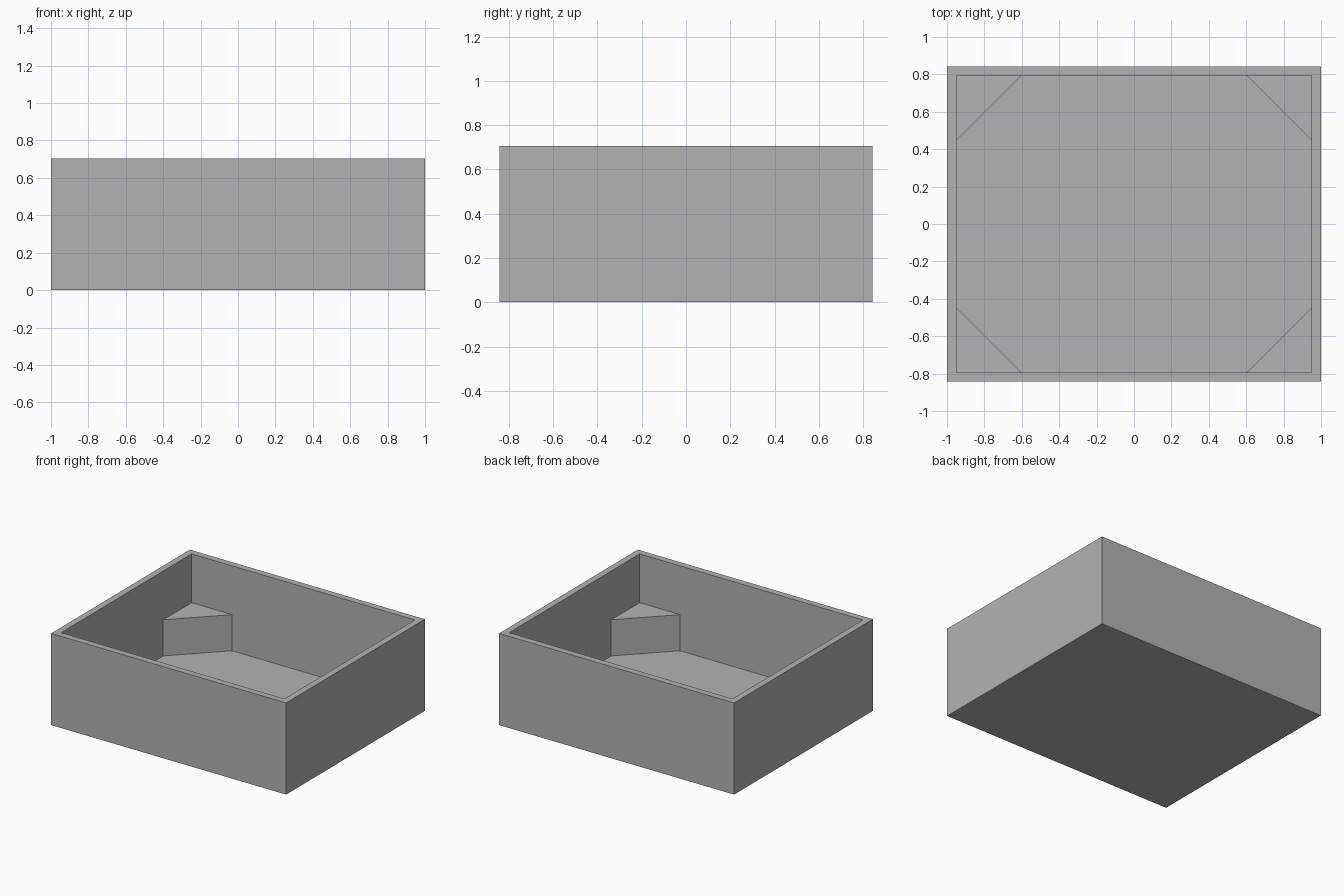
import bpy
import bmesh
from mathutils import Vector

default = bpy.data.objects.get("Cube")
if default:
    bpy.data.objects.remove(default, do_unlink=True)

HALF_X, HALF_Y, HEIGHT = 1.0, 0.843, 0.705
WALL, FLOOR_Z, LEDGE_Z, CORNER = 0.05, 0.052, 0.33, 0.345


def top_centre_face(bm, z):
    """Largest upward face at the given height."""
    faces = [f for f in bm.faces
             if f.normal.z > 0.9 and abs(f.calc_center_median().z - z) < 1e-4]
    return max(faces, key=lambda f: f.calc_area())


def sink(bm, face, z):
    """Extrude a horizontal face down to height z."""
    geom = bmesh.ops.extrude_face_region(bm, geom=[face])["geom"]
    for v in geom:
        if isinstance(v, bmesh.types.BMVert):
            v.co.z = z
    if face.is_valid:
        bmesh.ops.delete(bm, geom=[face], context="FACES_ONLY")
    bm.normal_update()


# Outer block
bm = bmesh.new()
bmesh.ops.create_cube(bm, size=2)
for v in bm.verts:
    v.co = (v.co.x * HALF_X, v.co.y * HALF_Y, (v.co.z + 1) / 2 * HEIGHT)
bm.normal_update()

# Rim and upper cavity, down to the corner blocks
opening = top_centre_face(bm, HEIGHT)
bmesh.ops.inset_region(bm, faces=[opening], thickness=WALL, use_even_offset=True)
sink(bm, opening, LEDGE_Z)

# Cut off the four corners, then sink the rest to the floor
for sx in (-1, 1):
    for sy in (-1, 1):
        face = top_centre_face(bm, LEDGE_Z)
        point = Vector((sx * (HALF_X - WALL - CORNER), sy * (HALF_Y - WALL), LEDGE_Z))
        bmesh.ops.bisect_plane(bm, geom=[face, *face.edges, *face.verts],
                               plane_co=point, plane_no=(sx, sy, 0))
        bm.normal_update()
sink(bm, top_centre_face(bm, LEDGE_Z), FLOOR_Z)

# Merge the flat wall pieces
bmesh.ops.dissolve_limit(bm, angle_limit=0.01, verts=bm.verts[:], edges=bm.edges[:])
bmesh.ops.recalc_face_normals(bm, faces=bm.faces[:])

mesh = bpy.data.meshes.new("open_box")
bm.to_mesh(mesh)
bm.free()
box = bpy.data.objects.new("open_box_with_corner_blocks", mesh)
bpy.context.collection.objects.link(box)

# Plain grey
grey = bpy.data.materials.new("plain_grey")
grey.use_nodes = True
colour = (0.45, 0.45, 0.45, 1)
grey.diffuse_color = colour
grey.node_tree.nodes["Principled BSDF"].inputs["Base Color"].default_value = colour
mesh.materials.append(grey)
